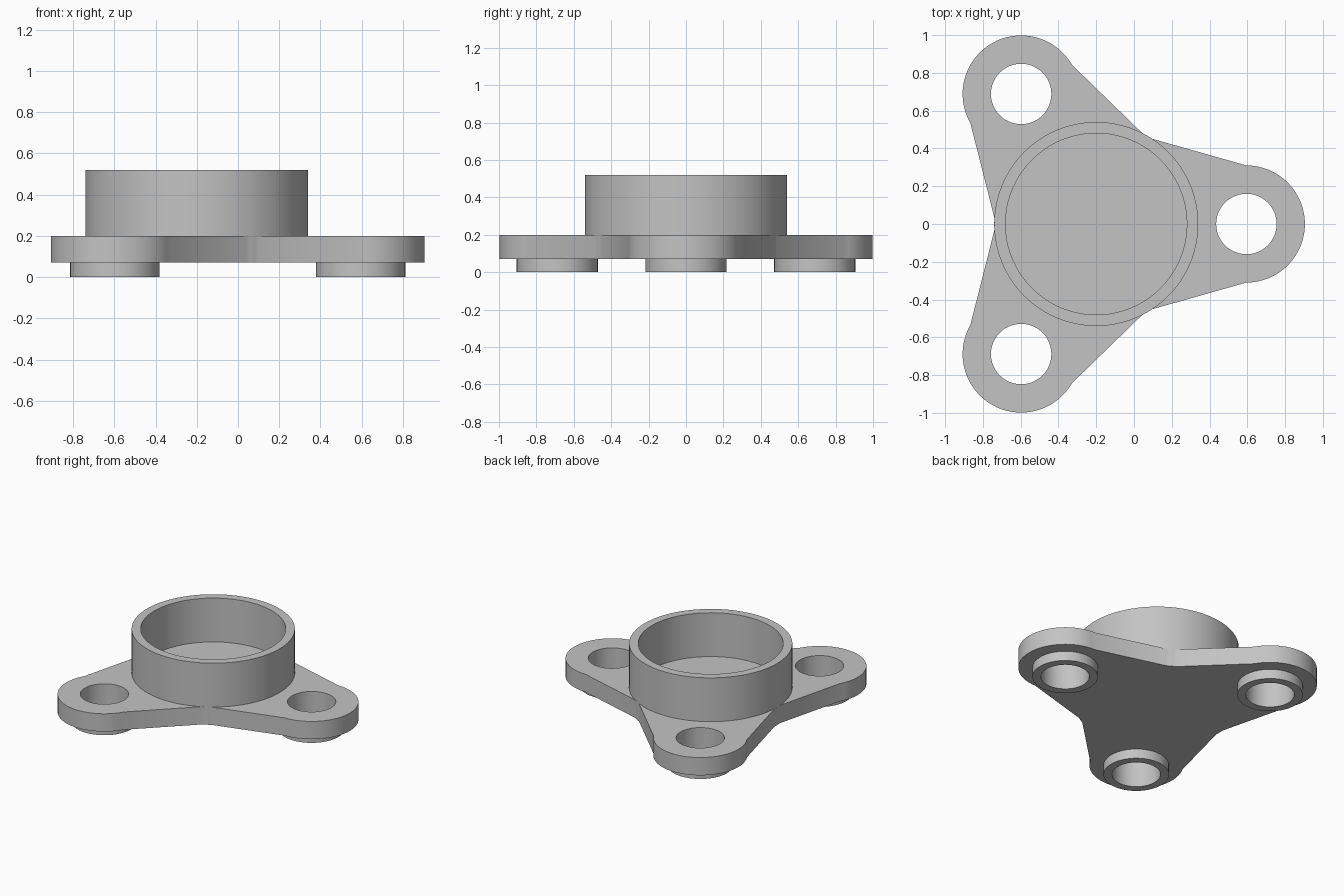
import bpy, bmesh
from math import cos, sin, radians, tau
from mathutils import Matrix, Vector

cube = bpy.data.objects.get("Cube")
if cube:
    bpy.data.objects.remove(cube, do_unlink=True)

HUB = Vector((-0.2, 0, 0))       # hub axis
HUB_R, BORE_R = 0.54, 0.48
LUG_DIST, LUG_R, HOLE_R, BOSS_R = 0.795, 0.31, 0.16, 0.217
PLATE_Z, PLATE_TOP, RIM_Z = 0.07, 0.2, 0.52

gray = bpy.data.materials.new("plain gray")
gray.use_nodes = True
gray.diffuse_color = (0.55, 0.55, 0.55, 1)
gray.node_tree.nodes["Principled BSDF"].inputs["Base Color"].default_value = gray.diffuse_color


def finish(bm, name, location):
    """Turn a bmesh into a smooth object with sharp edges kept."""
    bmesh.ops.recalc_face_normals(bm, faces=bm.faces)
    mesh = bpy.data.meshes.new(name)
    bm.to_mesh(mesh)
    bm.free()
    mesh.materials.append(gray)
    obj = bpy.data.objects.new(name, mesh)
    obj.location = location
    bpy.context.collection.objects.link(obj)
    bpy.ops.object.select_all(action='DESELECT')
    obj.select_set(True)
    bpy.context.view_layer.objects.active = obj
    bpy.ops.object.shade_smooth_by_angle()
    return obj


def arc(radius, start, end, steps, offset=0):
    angles = [radians(start + (end - start) * i / steps) for i in range(steps + 1)]
    return [Vector((offset + radius * cos(a), radius * sin(a), PLATE_Z)) for a in angles]


def add_loop(bm, points):
    verts = [bm.verts.new(p) for p in points]
    return [bm.edges.new((v, verts[i - 1])) for i, v in enumerate(verts)]


def tube(name, location, profile, segments):
    """Revolve a radius-height profile; the contact face stays open."""
    bm = bmesh.new()
    verts = [bm.verts.new((r, 0, z)) for r, z in profile]
    edges = [bm.edges.new(pair) for pair in zip(verts, verts[1:])]
    bmesh.ops.spin(bm, geom=verts + edges, cent=(0, 0, 0), axis=(0, 0, 1),
                   angle=tau, steps=segments, use_merge=True)
    bmesh.ops.remove_doubles(bm, verts=bm.verts, dist=0.0001)
    return finish(bm, name, location)


# Three-armed plate with a through hole in every lug
bm = bmesh.new()
turns = [Matrix.Rotation(radians(120 * i), 4, 'Z') for i in range(3)]
arm = arc(LUG_R, -90, 90, 32, LUG_DIST) + arc(HUB_R, 56.6, 63.4, 4)
hole = arc(HOLE_R, 0, 360, 48, LUG_DIST)[:-1]
edges = add_loop(bm, [t @ p for t in turns for p in arm])
for t in turns:
    edges += add_loop(bm, [t @ p for p in hole])
bmesh.ops.triangle_fill(bm, edges=edges, use_beauty=True, use_dissolve=False)
top = bmesh.ops.extrude_face_region(bm, geom=bm.faces[:], use_keep_orig=True)
bmesh.ops.translate(bm, vec=(0, 0, PLATE_TOP - PLATE_Z),
                    verts=[g for g in top["geom"] if isinstance(g, bmesh.types.BMVert)])
finish(bm, "mounting_plate", HUB)

# Round collar standing on the plate
tube("collar", HUB, [(HUB_R, PLATE_TOP), (HUB_R, RIM_Z), (BORE_R, RIM_Z), (BORE_R, PLATE_TOP)], 96)

# Boss ring under every lug
for label, t in zip(("left", "back", "front"), turns):
    tube(label + "_boss", HUB + t @ Vector((LUG_DIST, 0, 0)),
         [(BOSS_R, PLATE_Z), (BOSS_R, 0), (HOLE_R, 0), (HOLE_R, PLATE_Z)], 48)
